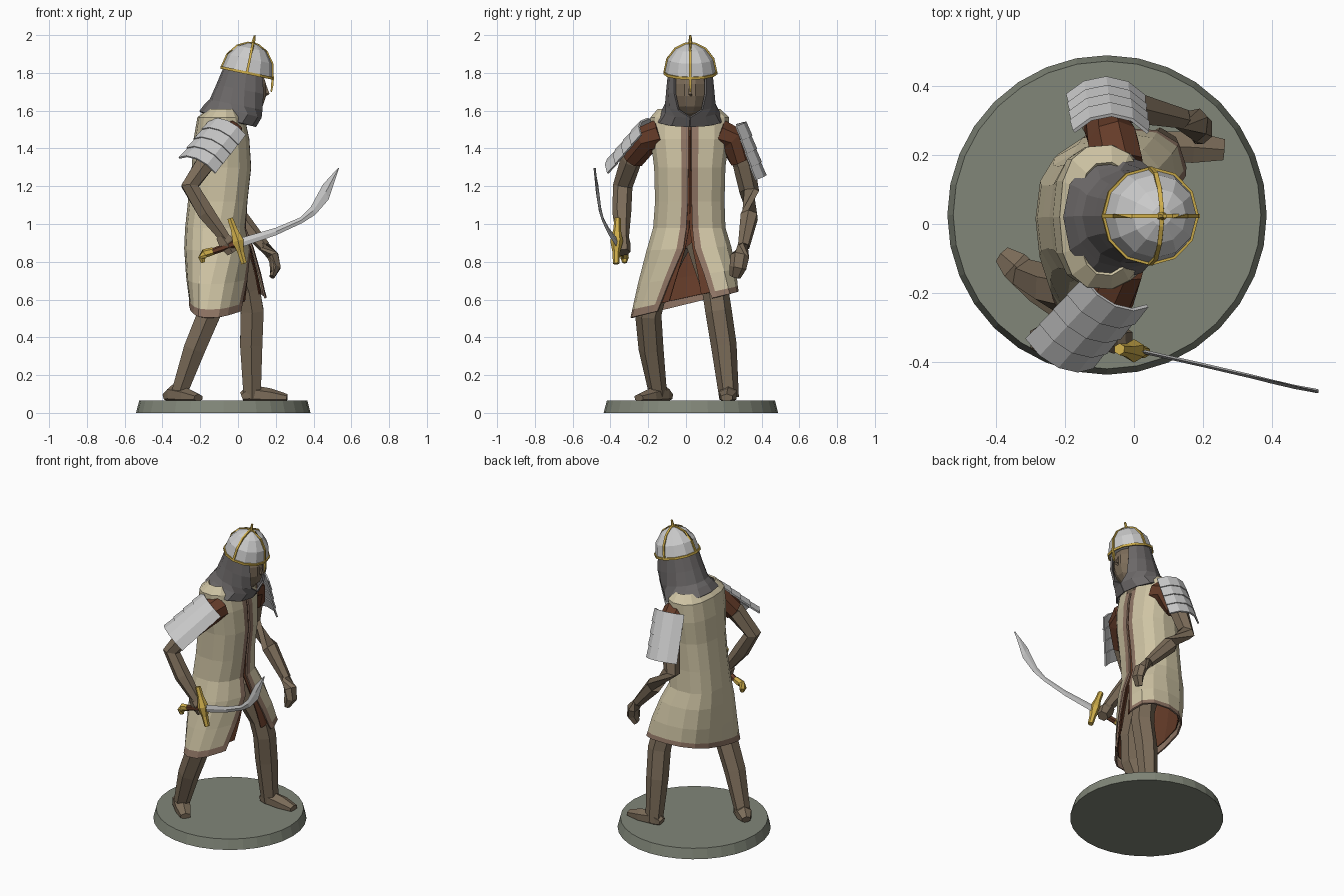
import bpy, bmesh, math
from mathutils import Vector, Matrix

COL = dict(cloth=(0.62, 0.55, 0.37), trim=(0.28, 0.18, 0.13), brown=(0.13, 0.045, 0.022),
           skin=(0.2, 0.15, 0.1), mail=(0.15, 0.14, 0.14), gold=(0.62, 0.42, 0.07),
           stone=(0.22, 0.24, 0.19))
MATS = {}
for k, c in COL.items():
    MATS[k] = bpy.data.materials.new(k)
    MATS[k].diffuse_color = (*c, 1)


def finish(name, bm, mats=(), solid=0):
    bmesh.ops.recalc_face_normals(bm, faces=bm.faces)
    me = bpy.data.meshes.new(name)
    bm.to_mesh(me)
    bm.free()
    for m in mats:
        me.materials.append(MATS[m])
    ob = bpy.data.objects.new(name, me)
    bpy.context.collection.objects.link(ob)
    if solid:
        mod = ob.modifiers.new("thickness", 'SOLIDIFY')
        mod.thickness = solid
        mod.offset = -1
    return ob


def skin_rings(bm, rings, closed=True, caps=True):
    vs = [[bm.verts.new(p) for p in r] for r in rings]
    n = len(vs[0])
    faces = []
    for j in range(len(vs) - 1):
        for i in range(n if closed else n - 1):
            k = (i + 1) % n
            faces.append((j, i, bm.faces.new((vs[j][i], vs[j][k], vs[j + 1][k], vs[j + 1][i]))))
    if caps:
        bm.faces.new(vs[0])
        bm.faces.new(vs[-1])
    return faces


def tube(name, pts, rads, mat, sides=6):
    """Limb-like loft along pts; each radius is a number or (width, height)."""
    pts = [Vector(p) for p in pts]
    bm = bmesh.new()
    rings = []
    for i, p in enumerate(pts):
        d = (pts[min(i + 1, len(pts) - 1)] - pts[max(i - 1, 0)]).normalized()
        u = d.cross(Vector((0, 1, 0) if abs(d.z) > 0.75 else (0, 0, 1))).normalized()
        if i and u.dot(last) < -0.5:
            u = -u
        last = u
        v = u.cross(d)
        r = rads[i] if isinstance(rads[i], tuple) else (rads[i], rads[i])
        rings.append([p + u * r[0] * math.cos(a) + v * r[1] * math.sin(a)
                      for a in [2 * math.pi * (s + 0.5) / sides for s in range(sides)]])
    skin_rings(bm, rings)
    return finish(name, bm, [mat] if mat else [])


def garment(name, rows, ts, mats, solid, power=0.8, inset=0.0, trim=False):
    """Open-fronted shell. Row: z, x back, x front, y min, y max, half gap, front shear, y lift, x tilt."""
    bm = bmesh.new()
    rings = []
    for z, xb, xf, y0, y1, gap, shear, lift, tilt in rows:
        cx, cy = (xb + xf) / 2, (y0 + y1) / 2
        rx, ry = (xf - xb) / 2 - inset, (y1 - y0) / 2 - inset
        a0 = math.asin((gap / ry) ** (1 / power))
        ring = []
        for t in ts:
            a = a0 + (2 * math.pi - 2 * a0) * t
            c, s = math.cos(a), math.sin(a)
            x = cx + rx * math.copysign(abs(c) ** power, c)
            y = cy + ry * math.copysign(abs(s) ** power, s)
            ring.append(Vector((x + shear * (y - 0.02) * (1 + c) / 2, y, z + lift * y + tilt * (x - cx))))
        rings.append(ring)
    for j, i, f in skin_rings(bm, rings, closed=False, caps=False):
        if trim and (i in (0, len(ts) - 2) or j == len(rows) - 2):
            f.material_index = 1
    return finish(name, bm, mats, solid)


# Round stand
bm = bmesh.new()
bmesh.ops.create_cone(bm, cap_ends=True, segments=32, radius1=0.462, radius2=0.445, depth=0.065,
                      matrix=Matrix.Translation((-0.078, 0.026, 0.0325)))
finish("stand", bm, ["stone"])

# Sleeveless coat with trimmed front edges and hem, plus its dark lining
coat = [(1.61, -0.16, 0.0, -0.15, 0.18, 0.008, 0, 0, 0),
        (1.565, -0.215, 0.035, -0.19, 0.23, 0.008, 0, 0, 0),
        (1.45, -0.235, 0.06, -0.19, 0.23, 0.008, 0, 0, 0),
        (1.30, -0.245, 0.07, -0.17, 0.21, 0.008, 0, 0, 0),
        (1.12, -0.265, 0.05, -0.165, 0.205, 0.01, 0, 0, 0),
        (0.98, -0.28, 0.04, -0.175, 0.21, 0.016, 0.08, 0, 0),
        (0.87, -0.285, 0.075, -0.21, 0.24, 0.03, 0.2, 0.05, 0),
        (0.72, -0.275, 0.095, -0.255, 0.265, 0.09, 0.38, 0.15, 0),
        (0.61, -0.26, 0.105, -0.285, 0.275, 0.13, 0.46, 0.22, 0),
        (0.575, -0.26, 0.11, -0.295, 0.28, 0.145, 0.48, 0.24, 0)]
ts = [0, 0.022] + [0.022 + 0.956 * i / 14 for i in range(1, 14)] + [0.978, 1]
garment("coat", coat, ts, ["cloth", "trim"], 0.01, trim=True)
lining = [(*r[:5], 0.001 if r[0] > 0.9 else r[5] * 0.65, *r[6:]) for r in coat[1:-1]]
garment("coat_lining", lining, ts, ["brown"], 0.006, inset=0.014)

# Mail hood with face opening
hood = [(1.81, -0.075, 0.165, -0.095, 0.14, 0.085, 0, 0, -0.2),
        (1.71, -0.115, 0.168, -0.105, 0.15, 0.085, 0, 0, -0.2),
        (1.63, -0.15, 0.145, -0.115, 0.16, 0.065, 0, 0, -0.2),
        (1.60, -0.175, 0.125, -0.13, 0.175, 0.002, 0, 0, -0.25),
        (1.555, -0.205, 0.095, -0.165, 0.205, 0.002, 0, 0, -0.28)]
garment("mail_hood", hood, [i / 12 for i in range(13)], ["mail"], 0.012, power=0.95)

# Head and neck
bm = bmesh.new()
bmesh.ops.create_uvsphere(bm, u_segments=10, v_segments=7, radius=1,
                          matrix=Matrix.Translation((0.056, 0.022, 1.71)) @ Matrix.Diagonal((0.1, 0.098, 0.14, 1)))
finish("head", bm, ["skin"])
tube("neck", [(-0.06, 0.02, 1.5), (0.03, 0.02, 1.68)], [0.09, 0.07], "skin", 8)
tube("nose", [(0.14, 0.022, 1.74), (0.158, 0.022, 1.69), (0.13, 0.022, 1.675)], [0.01, 0.014, 0.01], "skin", 4)

# Helmet, tilted forward, with gilded rim, crossed ribs, spike and nasal bar
H = Matrix.Translation((0.047, 0.023, 1.80)) @ Matrix.Rotation(math.radians(12), 4, 'Y')


def dome(a, e, r=0.137, h=0.16):
    return H @ Vector((r * math.cos(e) * math.cos(a), r * math.cos(e) * math.sin(a), h * math.sin(e)))


bm = bmesh.new()
skin_rings(bm, [[dome(2 * math.pi * i / 12, math.radians(e)) for i in range(12)] for e in (0, 28, 55, 78, 89)])
finish("helmet_dome", bm)
bm = bmesh.new()
skin_rings(bm, [[H @ Vector((r * math.cos(math.pi * i / 6), r * math.sin(math.pi * i / 6), z)) for i in range(12)]
                for r, z in ((0.134, -0.007), (0.143, -0.007), (0.143, 0.007), (0.134, 0.007))], caps=False)
finish("helmet_rim", bm, ["gold"])
for q in range(4):
    tube("helmet_rib", [dome(q * math.pi / 2, math.radians(e)) for e in (0, 28, 55, 78, 90)],
         [0.009] * 5, "gold", 4)
tube("helmet_spike", [H @ Vector((0, 0, z)) for z in (0.15, 0.17, 0.203)], [0.018, 0.01, 0.006], "gold", 6)
tube("nasal_bar", [(0.184, 0.023, 1.785), (0.182, 0.023, 1.74), (0.176, 0.023, 1.70)], [0.009, 0.009, 0.005], "gold", 4)

# Arms, sleeves and hands
tube("right_arm", [(-0.06, -0.2, 1.47), (-0.16, -0.29, 1.34), (-0.255, -0.335, 1.2), (-0.17, -0.34, 1.06),
                   (-0.065, -0.335, 0.92)], [0.055, 0.058, 0.052, 0.05, 0.032], "skin")
tube("right_sleeve", [(-0.05, -0.13, 1.48), (-0.07, -0.21, 1.45), (-0.155, -0.28, 1.35)], [0.082, 0.076, 0.064], "brown", 8)
tube("right_hand", [(-0.09, -0.335, 0.94), (-0.06, -0.335, 0.90), (-0.03, -0.33, 0.85)],
     [(0.035, 0.03), (0.05, 0.04), (0.035, 0.035)], "skin")
tube("left_arm", [(-0.06, 0.24, 1.47), (-0.1, 0.305, 1.32), (-0.13, 0.335, 1.17), (0.0, 0.335, 1.04),
                  (0.14, 0.305, 0.88)], [0.055, 0.058, 0.052, 0.05, 0.032], "skin")
tube("left_sleeve", [(-0.05, 0.17, 1.48), (-0.06, 0.24, 1.45), (-0.085, 0.295, 1.34)], [0.082, 0.076, 0.064], "brown", 8)
tube("left_hand", [(0.13, 0.305, 0.89), (0.185, 0.285, 0.83), (0.2, 0.275, 0.77), (0.18, 0.26, 0.72)],
     [(0.03, 0.03), (0.035, 0.05), (0.03, 0.045), (0.015, 0.03)], "skin")
tube("left_thumb", [(0.16, 0.28, 0.85), (0.18, 0.25, 0.8), (0.18, 0.24, 0.75)], [0.018, 0.014, 0.01], "skin", 5)


# Layered shoulder plates
def shoulder_plate(name, inner, outer, across, up, width):
    inner, outer = Vector(inner), Vector(outer)
    d = (outer - inner).normalized()
    c = (Vector(across) - d * d.dot(Vector(across))).normalized()
    n = d.cross(c)
    n *= 1 if n.dot(Vector(up)) > 0 else -1
    half = math.radians(52)
    bm = bmesh.new()
    for k in range(4):
        rings = []
        for t, step in ((k / 4, 0), ((k + 1) / 4 + 0.02, 0.006)):
            R = width / 2 / math.sin(half) + step
            o = inner.lerp(outer, t) - n * (R - step)
            rings.append([o + c * R * math.sin(a) + n * R * math.cos(a)
                          for a in [half * (i / 2 - 1) for i in range(5)]])
        skin_rings(bm, rings, closed=False, caps=False)
    finish(name, bm, solid=0.01).modifiers[0].offset = 0


shoulder_plate("right_shoulder_plate", (-0.055, -0.235, 1.545), (-0.215, -0.405, 1.345), (0.17, -0.1, -0.1), (0, -1, 1), 0.215)
shoulder_plate("left_shoulder_plate", (-0.065, 0.315, 1.54), (-0.08, 0.415, 1.26), (1, 0, -0.1), (0, 1, 0.4), 0.215)

# Legs and feet
tube("left_leg", [(-0.04, 0.09, 0.9), (0.055, 0.155, 0.65), (0.075, 0.172, 0.54), (0.07, 0.2, 0.36), (0.075, 0.228, 0.08)],
     [0.09, 0.07, 0.07, 0.068, 0.052], "skin")
tube("right_leg", [(-0.11, -0.06, 0.9), (-0.125, -0.165, 0.67), (-0.155, -0.2, 0.52), (-0.23, -0.185, 0.34), (-0.32, -0.145, 0.08)],
     [0.085, 0.072, 0.07, 0.066, 0.046], "skin")
foot = [(0.03, 0.025), (0.05, 0.05), (0.052, 0.04), (0.035, 0.02)]
tube("left_foot", [(0.02, 0.225, 0.085), (0.06, 0.225, 0.1), (0.17, 0.222, 0.09), (0.26, 0.215, 0.08)], foot, "skin")
tube("right_foot", [(-0.38, -0.09, 0.085), (-0.345, -0.12, 0.1), (-0.27, -0.19, 0.09), (-0.21, -0.25, 0.08)], foot, "skin")


# Curved sword: blade, guard, grip and hooked pommel
def sword_y(x):
    return -0.37 - 0.225 * (x - 0.03)


edge = [(0.01, 0.875), (0.2, 0.94), (0.34, 1.005), (0.41, 1.05), (0.48, 1.13), (0.535, 1.295)]
back = [(0.01, 0.925), (0.2, 0.98), (0.33, 1.035), (0.385, 1.09), (0.45, 1.21), (0.53, 1.297)]
bm = bmesh.new()
skin_rings(bm, [[(a[0], sword_y(a[0]), a[1]), ((a[0] + b[0]) / 2, sword_y(a[0]) + 0.006, (a[1] + b[1]) / 2),
                 (b[0], sword_y(b[0]), b[1]), ((a[0] + b[0]) / 2, sword_y(a[0]) - 0.006, (a[1] + b[1]) / 2)]
                for a, b in zip(edge, back)])
finish("sword_blade", bm)
tube("sword_guard", [(-0.042, -0.362, 1.03), (-0.02, -0.365, 0.97), (0.0, -0.367, 0.91), (0.015, -0.369, 0.85), (0.032, -0.37, 0.79)],
     [0.017, 0.02, 0.034, 0.02, 0.017], "gold")
tube("sword_grip", [(0.01, -0.367, 0.905), (-0.16, -0.33, 0.845)], [0.02, 0.017], "brown")
tube("sword_pommel", [(-0.13, -0.337, 0.857), (-0.175, -0.328, 0.845), (-0.192, -0.325, 0.82), (-0.185, -0.325, 0.795)],
     [0.02, 0.024, 0.022, 0.012], "gold")
